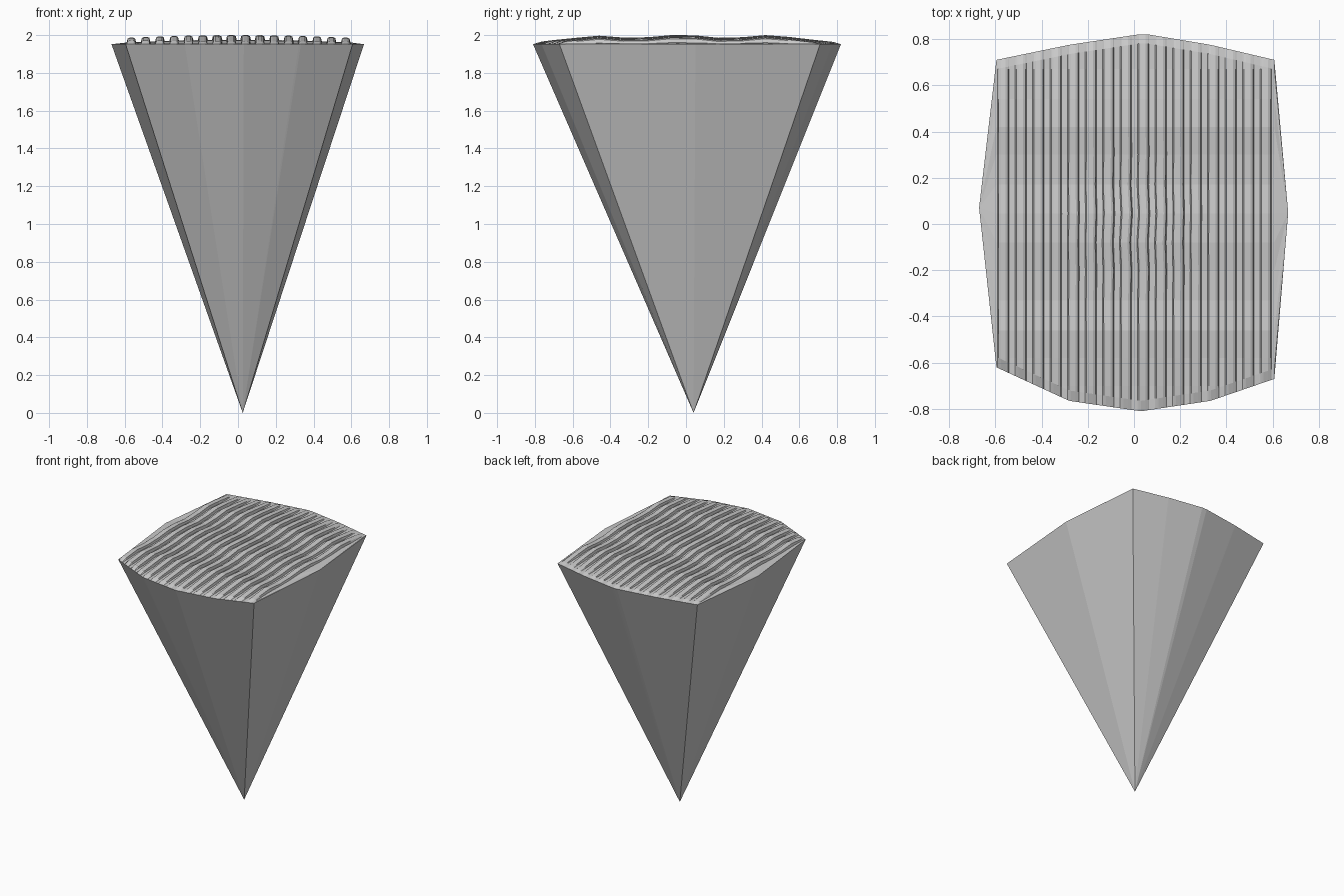
import bpy, bmesh, math

if "Cube" in bpy.data.objects:
    bpy.data.objects.remove(bpy.data.objects["Cube"])

RIM_Z = 1.952
APEX = (0.025, 0.04, 0.0)
BACK = [(-0.595, 0.71), (-0.28, 0.775), (0.02, 0.82), (0.06, 0.82), (0.33, 0.775), (0.607, 0.71)]
FRONT = [(-0.595, -0.62), (-0.28, -0.765), (0.03, -0.81), (0.33, -0.765), (0.607, -0.67)]
LEFT, RIGHT = (-0.67, 0.07, RIM_Z), (0.667, 0.05, RIM_Z)
# ridge top height along y
WAVE = [(-0.81, 1.96), (-0.7, 1.974), (-0.58, 1.986), (-0.46, 1.997), (-0.33, 1.987),
        (-0.2, 1.989), (-0.08, 2.0), (0.045, 1.999), (0.17, 1.986), (0.3, 1.989),
        (0.42, 2.0), (0.54, 1.991), (0.67, 1.976), (0.82, 1.96)]


def lerp(table, t):
    for (a, va), (b, vb) in zip(table, table[1:]):
        if t <= b:
            return va + (vb - va) * max(0, t - a) / (b - a)
    return table[-1][1]


def height(x, y, ridge):
    top = lerp(WAVE, y) - 0.015 * (abs(x) / 0.6) ** 2
    return max(top - 0.025 * (1 - ridge), RIM_Z + 0.003)


# cross-section of the ridged top: (x, ridge factor 0..1)
profile = [(-0.595, 0)]
for i in range(16):
    c = -0.565 + i * 0.0757
    profile += [(c - 0.025, 0), (c - 0.020, 0.8), (c - 0.010, 1),
                (c + 0.010, 1), (c + 0.020, 0.8), (c + 0.025, 0)]
profile.append((0.607, 0))

bm = bmesh.new()
apex, left, right = (bm.verts.new(p) for p in (APEX, LEFT, RIGHT))

# ridged top columns, each ending on the rim
cols = []
for x, r in profile:
    lo, hi = lerp(FRONT, x), lerp(BACK, x)
    col = [bm.verts.new((x, lo, RIM_Z))]
    for s, _ in WAVE:
        y = min(max(s, lo + 0.045), hi - 0.04)
        wiggle = 0.005 * math.sin(y * 25) * max(0, 1 - abs(x) / 0.35) * max(0, 1 - abs(y) / 0.35)
        col.append(bm.verts.new((x + wiggle, y, height(x, y, r))))
    col.append(bm.verts.new((x, hi, RIM_Z)))
    cols.append(col)

for a, b in zip(cols, cols[1:]):
    for j in range(len(a) - 1):
        bm.faces.new((a[j], b[j], b[j + 1], a[j + 1]))
    # front and back of the cone
    bm.faces.new((b[0], a[0], apex))
    bm.faces.new((a[-1], b[-1], apex))

# side flaps and cone sides
for col, tip in ((cols[0], left), (cols[-1], right)):
    for p, q in zip(col, col[1:]):
        bm.faces.new((p, q, tip))
    bm.faces.new((col[0], tip, apex))
    bm.faces.new((col[-1], tip, apex))

bmesh.ops.remove_doubles(bm, verts=bm.verts, dist=0.0005)
bmesh.ops.recalc_face_normals(bm, faces=bm.faces)
mesh = bpy.data.meshes.new("ridged_cone")
bm.to_mesh(mesh)
bm.free()
bpy.context.collection.objects.link(bpy.data.objects.new("ridged_cone", mesh))
